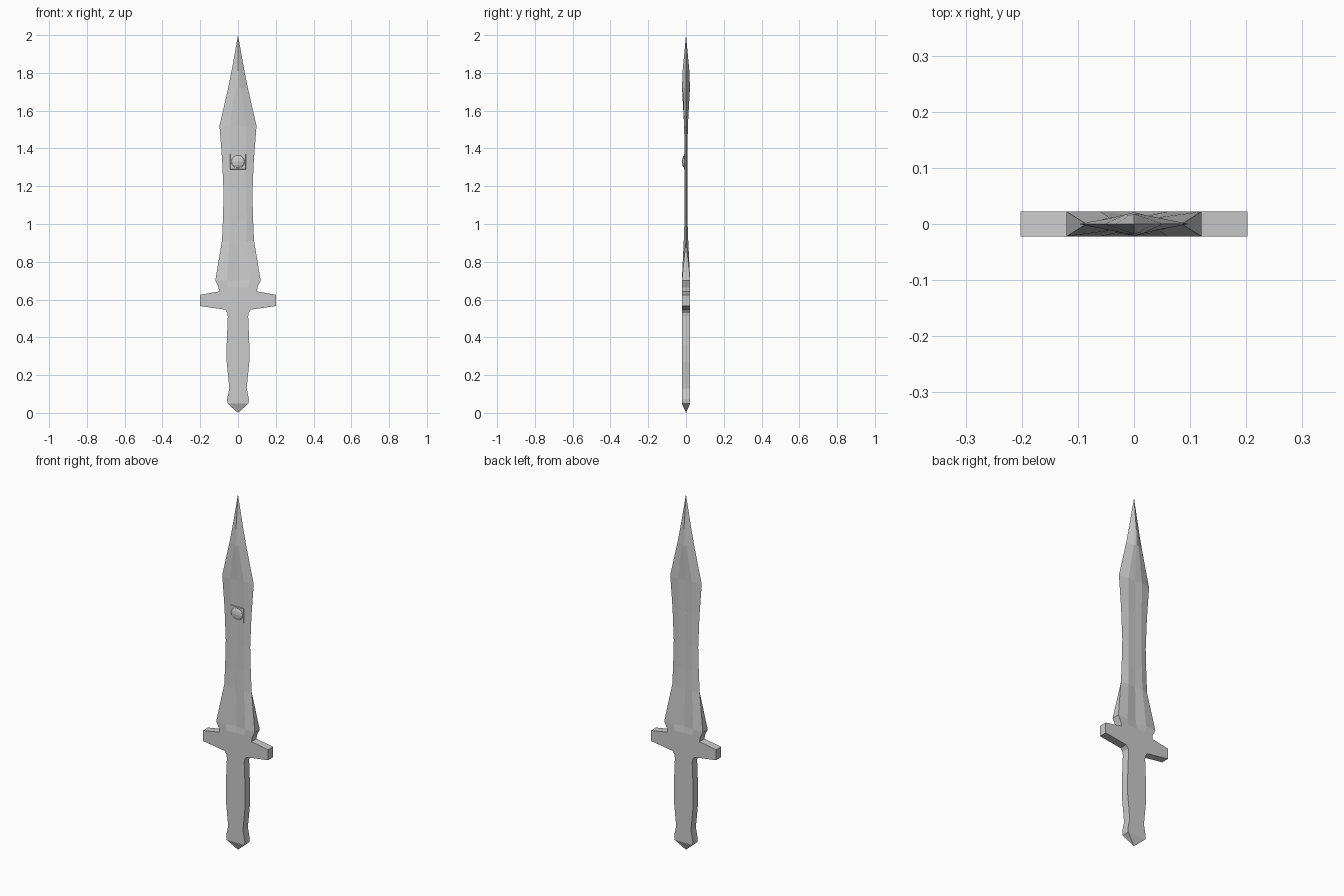
import bpy, bmesh

if "Cube" in bpy.data.objects:
    bpy.data.objects.remove(bpy.data.objects["Cube"])

T = 0.022  # half thickness of the hilt


def finish(bm, name):
    bmesh.ops.remove_doubles(bm, verts=bm.verts, dist=0.0002)
    bmesh.ops.recalc_face_normals(bm, faces=bm.faces)
    mesh = bpy.data.meshes.new(name)
    bm.to_mesh(mesh)
    bm.free()
    obj = bpy.data.objects.new(name, mesh)
    bpy.context.collection.objects.link(obj)
    return obj


def loft(name, rings):
    """Skin a stack of closed rings with equal point counts."""
    bm = bmesh.new()
    rows = [[bm.verts.new(p) for p in ring] for ring in rings]
    n = len(rows[0])
    for a, b in zip(rows, rows[1:]):
        for i in range(n):
            j = (i + 1) % n
            bm.faces.new((a[i], a[j], b[j], b[i]))
    bmesh.ops.dissolve_degenerate(bm, edges=bm.edges, dist=0.0002)
    return finish(bm, name)


def box_ring(z, x, y=T):
    return [(-x, -y, z), (x, -y, z), (x, y, z), (-x, y, z)]


def blade_ring(z, edge, edge_y, inner, inner_y, mid_y):
    front = [(-edge, -edge_y, z), (-inner, -inner_y, z), (0, -mid_y, z),
             (inner, -inner_y, z), (edge, -edge_y, z)]
    return front + [(x, -y, zz) for x, y, zz in reversed(front)]


# Pointed pommel
loft("pommel", [box_ring(0, 0, 0), box_ring(0.05, 0.056)])

# Grip, swelling in the middle
loft("grip", [box_ring(z, x) for z, x in
              [(0.05, 0.056), (0.07, 0.058), (0.13, 0.046), (0.27, 0.06),
               (0.36, 0.06), (0.51, 0.054), (0.53, 0.056), (0.547, 0.07)]])

# Cross guard
loft("cross_guard", [box_ring(z, x) for z, x in
                     [(0.547, 0.07), (0.566, 0.202), (0.625, 0.202), (0.643, 0.1)]])

# Leaf-shaped blade: z, edge x, edge y, inner x, inner y, middle y
sections = [
    (0.643, 0.1, T, 0.055, T, T),
    (0.665, 0.103, T, 0.055, T, T),
    (0.70, 0.12, T, 0.06, T, 0.014),
    (0.91, 0.085, 0, 0.045, 0.012, 0.009),
    (1.02, 0.08, 0, 0.044, 0.008, 0.007),
    (1.16, 0.076, 0, 0.043, 0.007, 0.006),
    (1.34, 0.084, 0, 0.043, 0.007, 0.006),
    (1.52, 0.098, 0, 0.044, 0.01, 0.008),
    (1.72, 0.052, 0, 0.015, 0.017, 0.021),
    (1.81, 0.034, 0, 0.008, 0.015, 0.018),
    (2.0, 0, 0, 0, 0, 0),
]
loft("blade", [blade_ring(*s) for s in sections])

# Small domed stud on a square plate, front side only
loft("stud_plate", [[(-x, y, 1.33 - x), (x, y, 1.33 - x), (x, y, 1.33 + x), (-x, y, 1.33 + x)]
                    for x, y in [(0.042, -0.006), (0.04, -0.01), (0, -0.01)]])
bm = bmesh.new()
bmesh.ops.create_uvsphere(bm, u_segments=8, v_segments=6, radius=1)
bmesh.ops.scale(bm, verts=bm.verts, vec=(0.04, 0.014, 0.035))
bmesh.ops.translate(bm, verts=bm.verts, vec=(0, -0.007, 1.33))
finish(bm, "stud_dome")

# Thin zigzag inlay on the front
bm = bmesh.new()
zigzag = [(-0.04, 1.155), (-0.018, 0.985), (0, 1.035), (0, 0.815),
          (-0.016, 0.965), (-0.04, 0.905)]
face = bm.faces.new([bm.verts.new((x, -0.0095 - max(0, 0.97 - z) * 0.025, z)) for x, z in zigzag])
bmesh.ops.triangulate(bm, faces=[face])
finish(bm, "zigzag_inlay")
